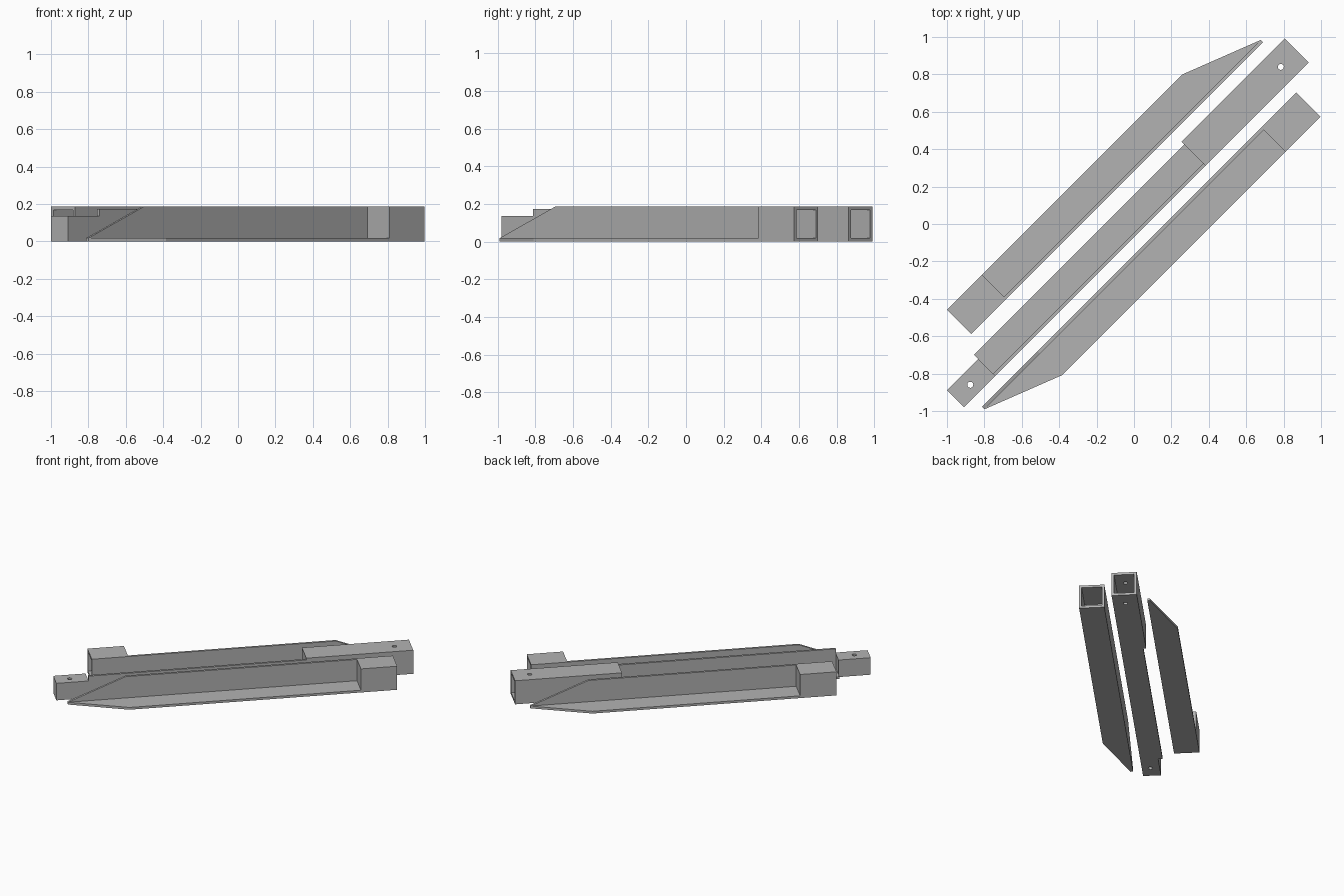
import bpy, bmesh, math
from mathutils import Matrix, Vector

if "Cube" in bpy.data.objects:
    bpy.data.objects.remove(bpy.data.objects["Cube"])

# Everything is laid out along +x (length) and y (width), then turned 45 degrees.
TURN = Matrix.Rotation(math.radians(45), 4, 'Z')
T = 0.018          # sheet thickness
H = 0.187          # full height

steel = bpy.data.materials.new("grey_steel")
steel.diffuse_color = (0.45, 0.45, 0.45, 1)
steel.use_nodes = True
steel.node_tree.nodes["Principled BSDF"].inputs["Base Color"].default_value = steel.diffuse_color


def finish(name, bm):
    bmesh.ops.recalc_face_normals(bm, faces=bm.faces)
    bm.transform(TURN)
    me = bpy.data.meshes.new(name)
    bm.to_mesh(me)
    bm.free()
    me.materials.append(steel)
    ob = bpy.data.objects.new(name, me)
    bpy.context.collection.objects.link(ob)
    return ob


def prism(name, pts, offset):
    """Extrude a closed polygon by an offset vector."""
    bm = bmesh.new()
    face = bm.faces.new([bm.verts.new(p) for p in pts])
    ext = bmesh.ops.extrude_face_region(bm, geom=[face])
    moved = [g for g in ext["geom"] if isinstance(g, bmesh.types.BMVert)]
    bmesh.ops.translate(bm, verts=moved, vec=Vector(offset))
    return finish(name, bm)


def box(name, u0, u1, v0, v1, z0, z1):
    return prism(name, [(u0, v0, z0), (u1, v0, z0), (u1, v1, z0), (u0, v1, z0)],
                 (0, 0, z1 - z0))


def cut(ob, cutter):
    cutter.hide_render = True
    cutter.hide_viewport = True
    mod = ob.modifiers.new("cut", 'BOOLEAN')
    mod.operation = 'DIFFERENCE'
    mod.solver = 'EXACT'
    mod.object = cutter


def pin_hole(ob, name, u, v):
    r, n = 0.016, 24
    ring = [(u + r * math.cos(2 * math.pi * i / n),
             v + r * math.sin(2 * math.pi * i / n), -0.1) for i in range(n)]
    cut(ob, prism(name, ring, (0, 0, 0.5)))


def socket(name, inner, outer, v0, v1):
    """Square tube, closed at the inner end and open at the outer end."""
    s = 1 if outer > inner else -1
    ob = box(name, min(inner, outer), max(inner, outer), v0, v1, 0, H)
    a, b = inner + s * T, outer + s * 0.1
    cut(ob, box(name + "_cutter", min(a, b), max(a, b), v0 + T, v1 - T, T, H - T))
    return ob


def pointed_angle(prefix, base, shoulder, tip, v_wall, v_edge):
    """L section: upright wall and flat flange, both tapered to a point."""
    s = 1 if v_edge > v_wall else -1
    prism(prefix + "_wall",
          [(base, v_wall, 0), (tip, v_wall, 0), (tip, v_wall, T),
           (shoulder, v_wall, H), (base, v_wall, H)], (0, s * T, 0))
    v_in = v_wall + s * T
    prism(prefix + "_flange",
          [(base, v_in, 0), (tip, v_in, 0), (shoulder, v_edge, 0),
           (base, v_edge, 0)], (0, 0, T))


# Left pointed stake, with its socket at the near end
pointed_angle("left_stake", -0.766, 0.75, 1.174, 0.199, 0.382)
socket("left_socket", -0.766, -1.032, 0.199, 0.382)

# Right pointed stake, facing the other way
pointed_angle("right_stake", 0.845, -0.845, -1.266, -0.117, -0.299)
socket("right_socket", 0.845, 1.11, -0.299, -0.117)

# Middle extension: angle section, long socket and plug
box("middle_wall", -1.1, 0.49, -0.051, -0.051 + T, 0, 0.173)
box("middle_flange", -1.1, 0.49, -0.051 + T, 0.11, 0, T)
tube = socket("middle_socket", 0.49, 1.271, -0.051, 0.131)
pin_hole(tube, "socket_pin_cutter", 1.149, 0.039)
plug = box("middle_plug", -1.335, -1.1, -0.051, 0.078, 0, 0.135)
pin_hole(plug, "plug_pin_cutter", -1.227, 0.011)
